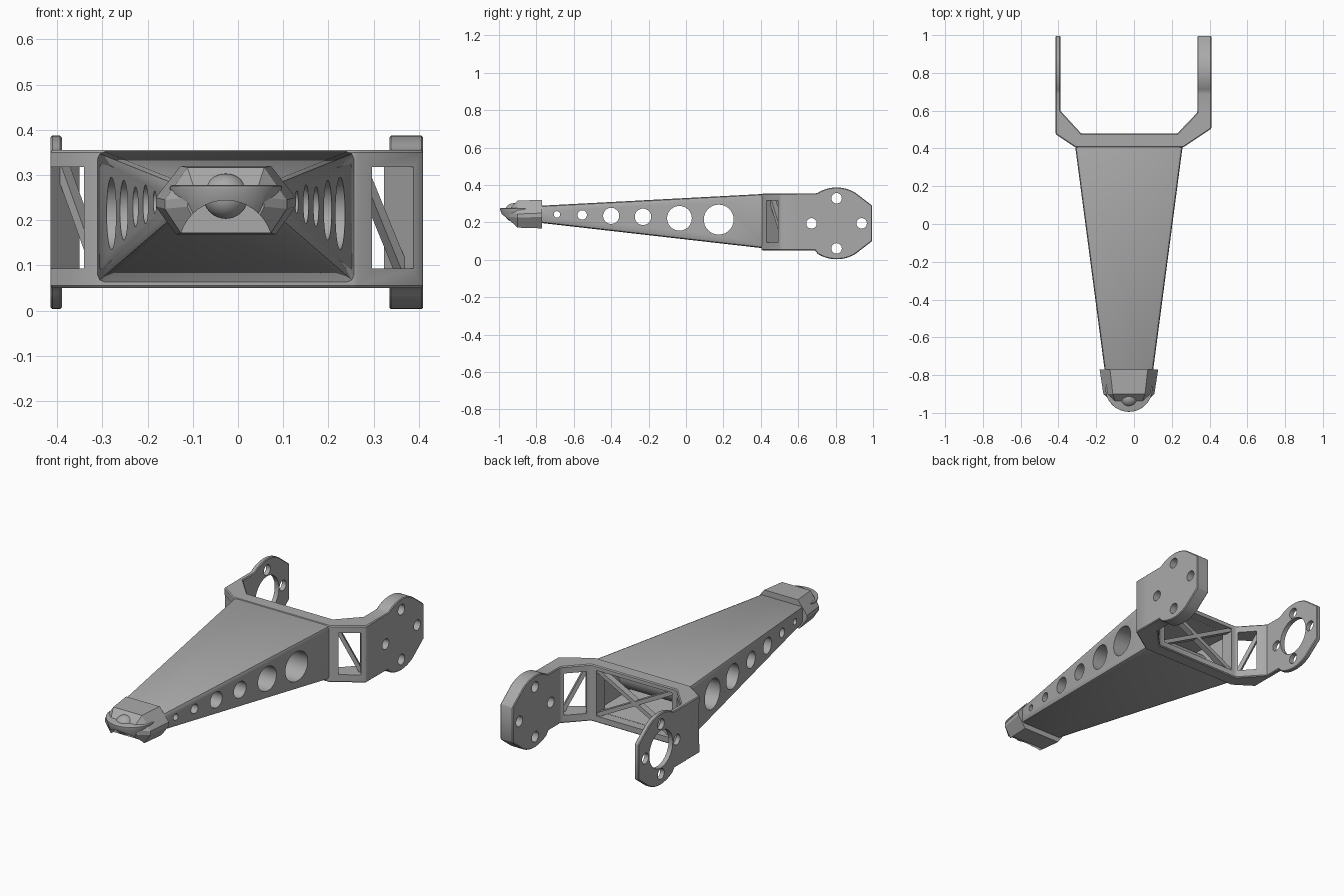
import bpy, bmesh
from math import sin, cos, radians, pi
from mathutils import Vector, Matrix

if "Cube" in bpy.data.objects:
    bpy.data.objects.remove(bpy.data.objects["Cube"], do_unlink=True)

CX = -0.027            # centre line of the arm
Z0, Z1 = 0.05, 0.355   # bracket height

grey = bpy.data.materials.new("light_grey")
grey.use_nodes = True
grey.diffuse_color = (0.4, 0.4, 0.4, 1)
grey.node_tree.nodes["Principled BSDF"].inputs["Base Color"].default_value = (0.4, 0.4, 0.4, 1)


def finish(bm, name):
    bmesh.ops.recalc_face_normals(bm, faces=bm.faces)
    me = bpy.data.meshes.new(name)
    bm.to_mesh(me)
    bm.free()
    me.materials.append(grey)
    ob = bpy.data.objects.new(name, me)
    bpy.context.collection.objects.link(ob)
    return ob


def loft(name, rings):
    """Closed solid through rings of equal length."""
    bm = bmesh.new()
    loops = [[bm.verts.new(p) for p in r] for r in rings]
    n = len(loops[0])
    for a, b in zip(loops, loops[1:]):
        for i in range(n):
            j = (i + 1) % n
            bm.faces.new((a[i], a[j], b[j], b[i]))
    bm.faces.new(loops[0])
    bm.faces.new(loops[-1])
    return finish(bm, name)


def box(name, centre, size, rot=Matrix()):
    bm = bmesh.new()
    m = Matrix.Translation(centre) @ rot @ Matrix.Diagonal((*size, 1))
    bmesh.ops.create_cube(bm, size=1, matrix=m)
    return finish(bm, name)


def bar(name, a, b, depth, height):
    a, b = Vector(a), Vector(b)
    d = b - a
    return box(name, (a + b) / 2, (d.length, depth, height),
               d.to_track_quat('X', 'Z').to_matrix().to_4x4())


def rod(name, centre, r, length, axis='X', r2=None, seg=40):
    rot = {'X': Matrix.Rotation(pi / 2, 4, 'Y'), 'Y': Matrix.Rotation(pi / 2, 4, 'X'), 'Z': Matrix()}[axis]
    bm = bmesh.new()
    bmesh.ops.create_cone(bm, cap_ends=True, segments=seg, radius1=r, radius2=r if r2 is None else r2,
                          depth=length, matrix=Matrix.Translation(centre) @ rot)
    return finish(bm, name)


def bake(ob):
    """Apply the modifiers of an object."""
    dg = bpy.context.evaluated_depsgraph_get()
    me = bpy.data.meshes.new_from_object(ob.evaluated_get(dg))
    ob.modifiers.clear()
    ob.data = me


def bevel(ob, width, segments=2):
    m = ob.modifiers.new("bevel", 'BEVEL')
    m.width, m.segments, m.angle_limit = width, segments, radians(30)
    bake(ob)


def cut(ob, *cutters):
    for c in cutters:
        m = ob.modifiers.new("cut", 'BOOLEAN')
        m.operation, m.solver, m.object = 'DIFFERENCE', 'EXACT', c
        bake(ob)
        bpy.data.objects.remove(c, do_unlink=True)


# Tapered hollow arm with lightening holes lined by tubes
def section(y, hw, lo, hi):
    return [(CX - hw, y, lo), (CX + hw, y, lo), (CX + hw, y, hi), (CX - hw, y, hi)]


arm = loft("tapered_arm", [section(-0.8, 0.125, 0.2, 0.288), section(0.43, 0.287, 0.06, 0.353)])
bevel(arm, 0.016)
cavity = loft("cavity", [section(-0.74, 0.11, 0.222, 0.272), section(0.44, 0.262, 0.085, 0.33)])
holes = [(-0.69, 0.243, 0.017), (-0.555, 0.24, 0.025), (-0.4, 0.235, 0.043),
         (-0.23, 0.23, 0.044), (-0.035, 0.222, 0.066), (0.175, 0.215, 0.08)]
cut(cavity, *[rod("tube", (CX, y, z), r + 0.012, 1) for y, z, r in holes])
cut(arm, cavity, *[rod("hole", (CX, y, z), r, 1.2) for y, z, r in holes])

# Bracket yoke, with an open middle and windowed slanted walls
plan = [(-0.31, 0.405), (-0.415, 0.475), (-0.415, 0.6), (-0.39, 0.6), (-0.28, 0.48), (0.23, 0.48),
        (0.335, 0.59), (0.335, 0.6), (0.41, 0.6), (0.41, 0.505), (0.26, 0.405)]
yoke = loft("yoke", [[(x, y, z) for x, y in plan] for z in (Z0, Z1)])
bevel(yoke, 0.006, 1)
wall_r = Matrix.Rotation(radians(-41), 4, 'Z')
wall_l = Matrix.Rotation(radians(37), 4, 'Z')
cut(yoke,
    box("opening", (CX, 0.45, 0.2075), (0.45, 0.2, 0.245)),
    box("window_right", (-0.347, 0.49, 0.205), (0.095, 0.3, 0.225), wall_r),
    box("window_left", (0.315, 0.497, 0.205), (0.11, 0.3, 0.225), wall_l))

# Braces across the openings
for k, s in enumerate((1, -1)):
    bar(f"cross_brace_{k + 1}", (CX - 0.235, 0.455, 0.2075 - s * 0.125),
        (CX + 0.235, 0.455, 0.2075 + s * 0.125), 0.035, 0.022)
bar("right_window_brace", (-0.39, 0.525, 0.32), (-0.307, 0.455, 0.09), 0.03, 0.02)
bar("left_window_brace", (0.268, 0.462, 0.32), (0.362, 0.532, 0.09), 0.03, 0.02)

# Fork plates with rounded ears and bolt holes
HUB_Y, HUB_Z, HUB_R = 0.805, 0.195, 0.192
arc = [(HUB_Y + HUB_R * cos(radians(a)), HUB_Z + HUB_R * sin(radians(a))) for a in range(58, 123, 4)]
ear = [(0.59, Z1), (0.59, Z0), (0.69, Z0)]
ear += [(y, 2 * HUB_Z - z) for y, z in reversed(arc)]
ear += [(0.995, 0.1), (0.995, 0.29)] + arc + [(0.69, Z1)]
for name, xa, xb in (("right_fork_plate", -0.415, -0.39), ("left_fork_plate", 0.335, 0.41)):
    plate = loft(name, [[(x, y, z) for y, z in ear] for x in (xa, xb)])
    bevel(plate, 0.004, 1)
    mid = (xa + xb) / 2
    bolts = [rod("bolt_hole", (mid, HUB_Y + 0.134 * cos(a * pi / 2), HUB_Z + 0.134 * sin(a * pi / 2)),
                 0.028, 0.3, seg=24) for a in range(4)]
    if xa < 0:
        bolts.append(rod("hub_hole", (mid, HUB_Y, HUB_Z), 0.1, 0.3, seg=48))
    cut(plate, *bolts)


# Faceted tip sleeve
def facet(y, b, zb, w, zw, t, zt):
    half = [(b, zb), (w, zw), (w, zw + 0.02), (t, zt)]
    return [(CX + x, y, z) for x, z in half] + [(CX - x, y, z) for x, z in reversed(half)]


def arch():
    return rod("arch", (CX, -1.0, 0.14), 0.104, 0.24, 'Y')


tip = loft("tip_sleeve", [facet(-0.77, 0.11, 0.168, 0.155, 0.23, 0.1, 0.32),
                          facet(-0.9, 0.1, 0.172, 0.135, 0.225, 0.085, 0.317),
                          facet(-0.945, 0.07, 0.2, 0.085, 0.23, 0.07, 0.27)])
cut(tip, arch())

# Rounded lip with a hollow underside
lip = rod("tip_lip", (CX, -0.87, 0.24), 0.1, 0.075, 'Z', 0.127, 64)
bevel(lip, 0.008)
cut(lip, arch())

# Ball in the tip
bm = bmesh.new()
bmesh.ops.create_uvsphere(bm, u_segments=32, v_segments=16, radius=0.05,
                          matrix=Matrix.Translation((CX, -0.92, 0.253)))
ball = finish(bm, "tip_ball")

bpy.ops.object.select_all(action='DESELECT')
for ob in (arm, yoke, lip, ball, bpy.data.objects["left_fork_plate"], bpy.data.objects["right_fork_plate"]):
    ob.select_set(True)
    bpy.context.view_layer.objects.active = ob
bpy.ops.object.shade_smooth_by_angle(angle=radians(30))
